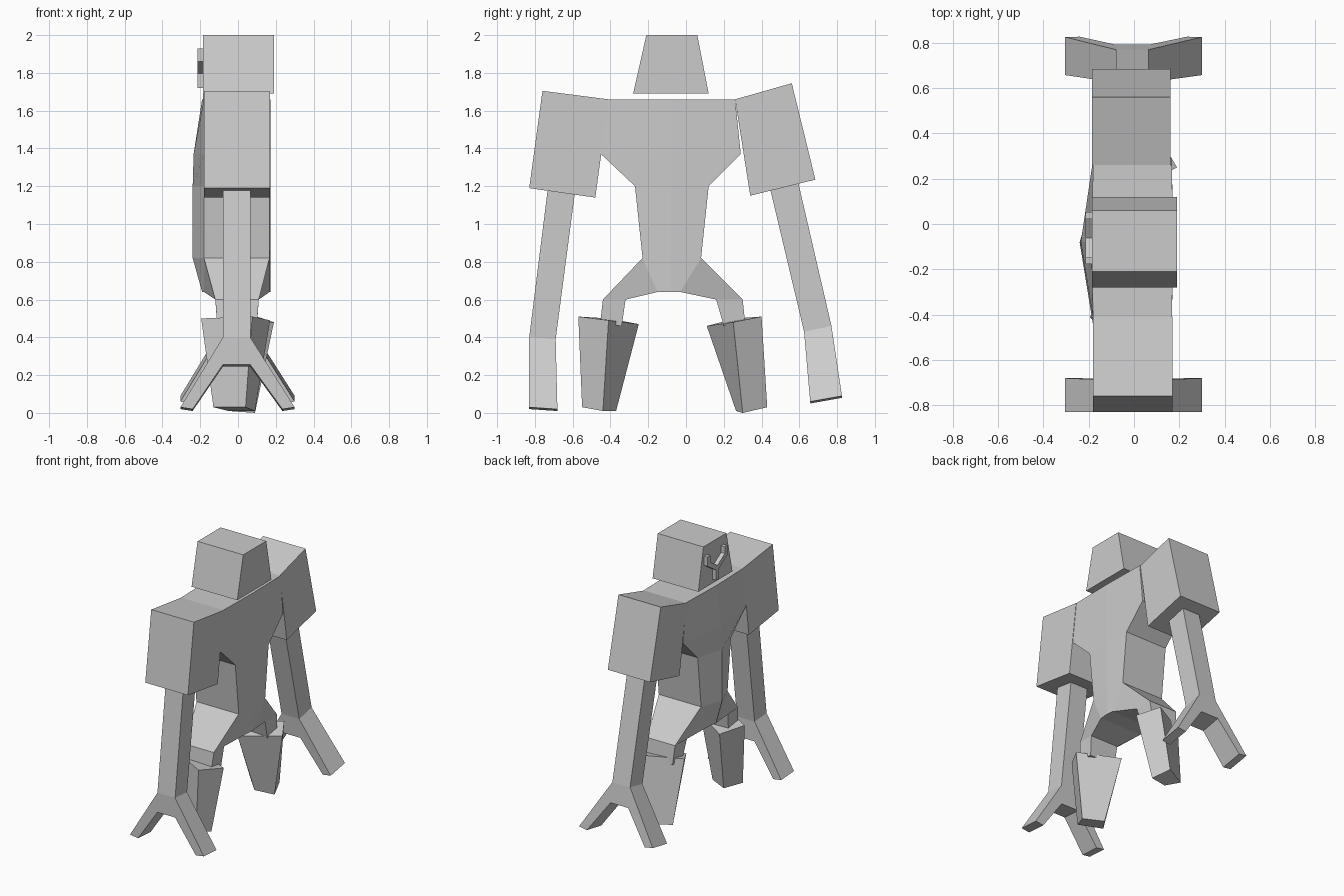
import bpy, bmesh

if "Cube" in bpy.data.objects:
    bpy.data.objects.remove(bpy.data.objects["Cube"])


def make(name, verts, faces):
    me = bpy.data.meshes.new(name)
    me.from_pydata(verts, [], faces)
    bm = bmesh.new()
    bm.from_mesh(me)
    bmesh.ops.recalc_face_normals(bm, faces=bm.faces)
    bm.to_mesh(me)
    bm.free()
    ob = bpy.data.objects.new(name, me)
    bpy.context.collection.objects.link(ob)
    return ob


def loft(name, rings):
    n = len(rings[0])
    verts = [v for r in rings for v in r]
    faces = [(k * n + i, k * n + (i + 1) % n, (k + 1) * n + (i + 1) % n, (k + 1) * n + i)
             for k in range(len(rings) - 1) for i in range(n)]
    faces += [tuple(range(n)), tuple(range(len(verts) - n, len(verts)))]
    return make(name, verts, faces)


def slab(name, outline, x0, x1):
    # side outline in (y, z), extruded along x
    return loft(name, [[(x, y, z) for y, z in outline] for x in (x0, x1)])


def lerp(z, table):
    for (z0, y0), (z1, y1) in zip(table, table[1:]):
        if z >= z1:
            break
    return y0 + (y1 - y0) * (z - z0) / (z1 - z0)


# Head and the forked mark on its face
slab("head", [(-.28, 1.69), (.12, 1.69), (.06, 2), (-.21, 2)], -.185, .19)
slab("face_stem", [(-.08, 1.72), (-.045, 1.72), (-.045, 1.80), (-.08, 1.80)], -.215, -.18)
for s, side in ((-1, "a"), (1, "b")):
    c = -.0625
    slab("face_prong_" + side,
         [(c, 1.785), (c + s * .115, 1.86), (c + s * .115, 1.93),
          (c + s * .085, 1.93), (c + s * .085, 1.88), (c, 1.825)], -.215, -.18)

# Torso with a slight ridge down the middle: z, y low, y high, ridge x
rows = [(1.66, -.42, .26, -.19), (1.37, -.45, .29, -.235), (1.2, -.27, .12, -.24),
        (.82, -.23, .08, -.24), (.64, -.15, -.03, -.19)]
loft("torso", [[(-.18, a, z), (r, -.08, z), (-.18, b, z),
                (.167, b, z), (.173, -.08, z), (.167, a, z)] for z, a, b, r in rows])


# Hips: tapered stubs reaching out and down from the torso
def hip(name, pairs):
    loft(name, [[(x0, *p), (x1, *p), (x1, *q), (x0, *q)] for p, q, x0, x1 in pairs])


hip("hip_a", [((-.23, .82), (-.15, .64), -.18, .167), ((-.44, .60), (-.32, .60), -.12, .11),
              ((-.455, .47), (-.34, .46), -.11, .10)])
hip("hip_b", [((.08, .82), (-.03, .64), -.18, .167), ((.30, .60), (.16, .60), -.12, .11),
              ((.315, .46), (.20, .46), -.11, .10)])

# Shoulder blocks
slab("shoulder_a", [(-.76, 1.705), (-.41, 1.66), (-.48, 1.14), (-.83, 1.19)], -.18, .17)
slab("shoulder_b", [(.26, 1.66), (.56, 1.745), (.685, 1.235), (.34, 1.15)], -.185, .162)

# Arms: front outline in (x, z) with forked hand, bent in y by lookup tables
outline = [(-.08, 1.2), (-.08, .4), (-.305, .03), (-.24, .02), (-.08, .255),
           (.065, .255), (.235, .02), (.30, .03), (.065, .4), (.065, 1.2)]
panels = [(0, 1, 8, 9), (1, 4, 5, 8), (1, 2, 3, 4), (5, 6, 7, 8)]


def arm(name, inner, outer, lift_in, lift_out):
    n = len(outline)
    verts = [(x, lerp(z, t), z + up) for t, up in ((inner, lift_in), (outer, lift_out))
             for x, z in outline]
    faces = panels + [tuple(i + n for i in f) for f in panels]
    faces += [(i, (i + 1) % n, (i + 1) % n + n, i + n) for i in range(n)]
    make(name, verts, faces)


arm("arm_a", [(1.2, -.585), (.4, -.69), (0, -.68)], [(1.2, -.73), (.4, -.83), (0, -.83)], -.01, 0)
arm("arm_b", [(1.2, .435), (.4, .625), (0, .66)], [(1.2, .585), (.4, .77), (0, .83)], .03, .06)


# Lower legs: turned, tapering blocks, roughly mirrored about y = -0.08
def lower_leg(name, top, bottom):
    loft(name, [top, bottom])


lower_leg("lower_leg_a",
          [(.17, -.41, .49), (-.10, -.25, .47), (-.195, -.41, .50), (.075, -.57, .51)],
          [(.09, -.44, .01), (-.05, -.37, .01), (-.13, -.48, .03), (.04, -.55, .03)])
lower_leg("lower_leg_b",
          [(.19, .25, .48), (-.08, .11, .46), (-.17, .26, .50), (.10, .40, .51)],
          [(.09, .30, 0), (-.05, .265, .01), (-.13, .34, .03), (.04, .43, .03)])
